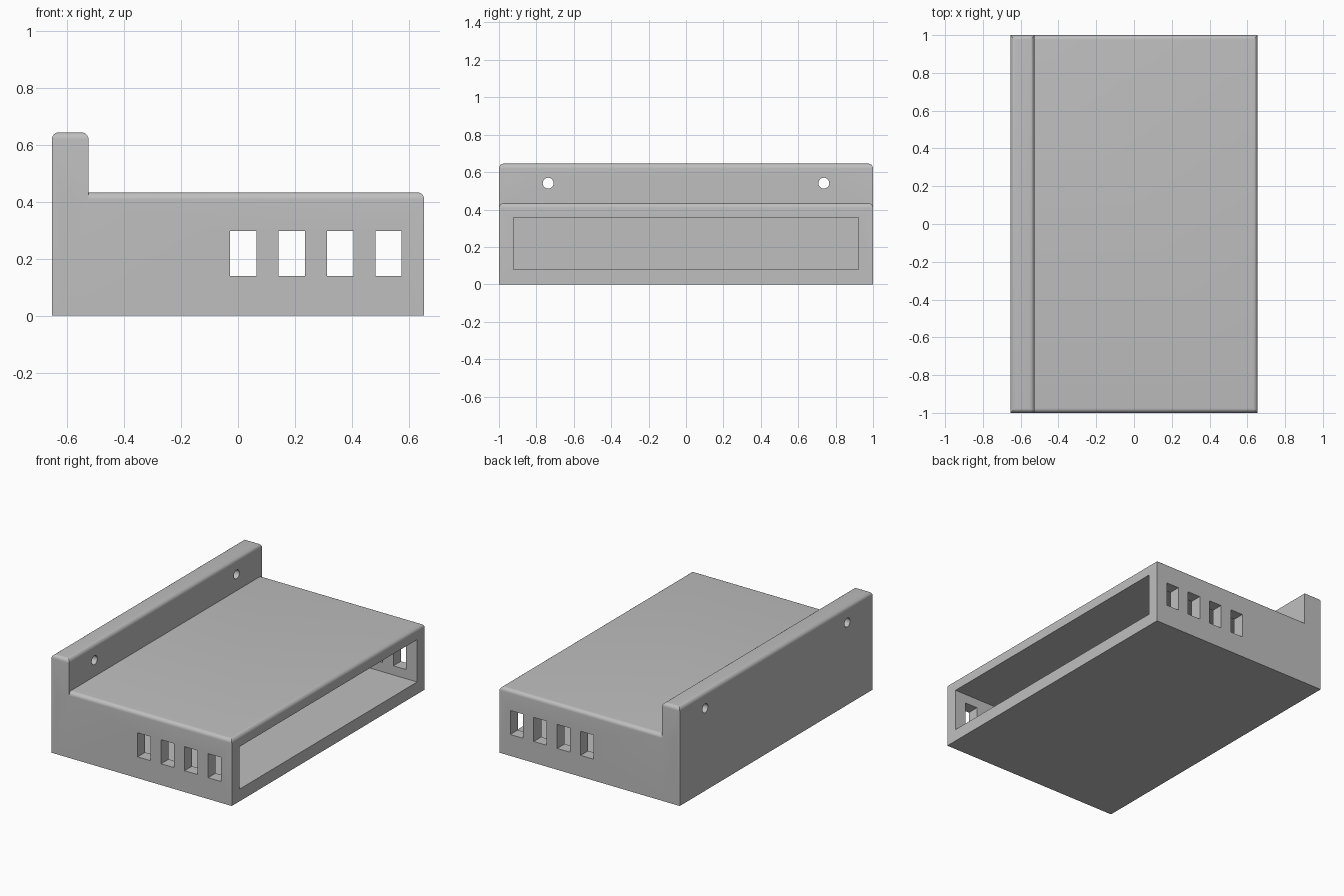
import bpy, bmesh, math
from mathutils import Matrix, Vector

if "Cube" in bpy.data.objects:
    bpy.data.objects.remove(bpy.data.objects["Cube"])

W, D = 0.655, 1.0            # half width, half depth
DECK, LIP = 0.434, 0.645     # heights of the case and of the mounting rail
LIP_X = -0.526               # inner face of the rail
WALL = 0.078

grey = bpy.data.materials.new("plain_grey")
grey.diffuse_color = (0.52, 0.52, 0.52, 1)
grey.use_nodes = True
grey.node_tree.nodes["Principled BSDF"].inputs["Base Color"].default_value = grey.diffuse_color


def finish(name, bm):
    bmesh.ops.recalc_face_normals(bm, faces=bm.faces)
    me = bpy.data.meshes.new(name)
    bm.to_mesh(me)
    bm.free()
    me.materials.append(grey)
    ob = bpy.data.objects.new(name, me)
    bpy.context.collection.objects.link(ob)
    return ob


def box(name, lo, hi, round_top=0.0):
    """Box between two corners, optionally with rounded top edges."""
    lo, hi = Vector(lo), Vector(hi)
    bm = bmesh.new()
    bmesh.ops.create_cube(bm, size=1, matrix=Matrix.Translation((lo + hi) / 2)
                          @ Matrix.Diagonal((*(hi - lo), 1)))
    if round_top:
        edges = [e for e in bm.edges if all(v.co.z > hi.z - 1e-4 for v in e.verts)]
        bmesh.ops.bevel(bm, geom=edges, offset=round_top, segments=6,
                        profile=0.5, affect='EDGES')
    return finish(name, bm)


def rod_x(name, x, y, z, radius, length):
    bm = bmesh.new()
    bmesh.ops.create_cone(bm, cap_ends=True, segments=32, radius1=radius, radius2=radius,
                          depth=length, matrix=Matrix.Translation((x, y, z))
                          @ Matrix.Rotation(math.pi / 2, 4, 'Y'))
    return finish(name, bm)


def combine(target, tool, operation):
    tool.hide_render = True
    mod = target.modifiers.new(operation.lower(), 'BOOLEAN')
    mod.operation, mod.solver, mod.object = operation, 'EXACT', tool
    bpy.context.view_layer.objects.active = target
    bpy.ops.object.modifier_apply(modifier=mod.name)
    bpy.data.objects.remove(tool)


# Case with rounded top edges, joined to the taller mounting rail
case = box("case", (-W + 0.03, -D, 0), (W, D, DECK), 0.025)
rail = box("rail", (-W, -D, 0), (LIP_X, D, LIP), 0.025)
combine(case, rail, 'UNION')

# Cavity open on the right side
cavity = box("cavity", (-W + WALL, -D + WALL, 0.08), (W + 0.1, D - WALL, 0.358))
combine(case, cavity, 'DIFFERENCE')

# Row of vent slots through the front and back walls
for i in range(4):
    x = 0.018 + 0.1705 * i
    slot = box("slot", (x - 0.0465, -D - 0.1, 0.14), (x + 0.0465, D + 0.1, 0.298))
    combine(case, slot, 'DIFFERENCE')

# Screw holes through the rail
for side in (-1, 1):
    hole = rod_x("screw_hole", (LIP_X - W) / 2, side * 0.737, 0.541, 0.029, 0.4)
    combine(case, hole, 'DIFFERENCE')

# Smooth rounded edges, keep the rest sharp
bpy.ops.object.select_all(action='DESELECT')
case.select_set(True)
bpy.context.view_layer.objects.active = case
bpy.ops.object.shade_smooth_by_angle(angle=math.radians(30))
